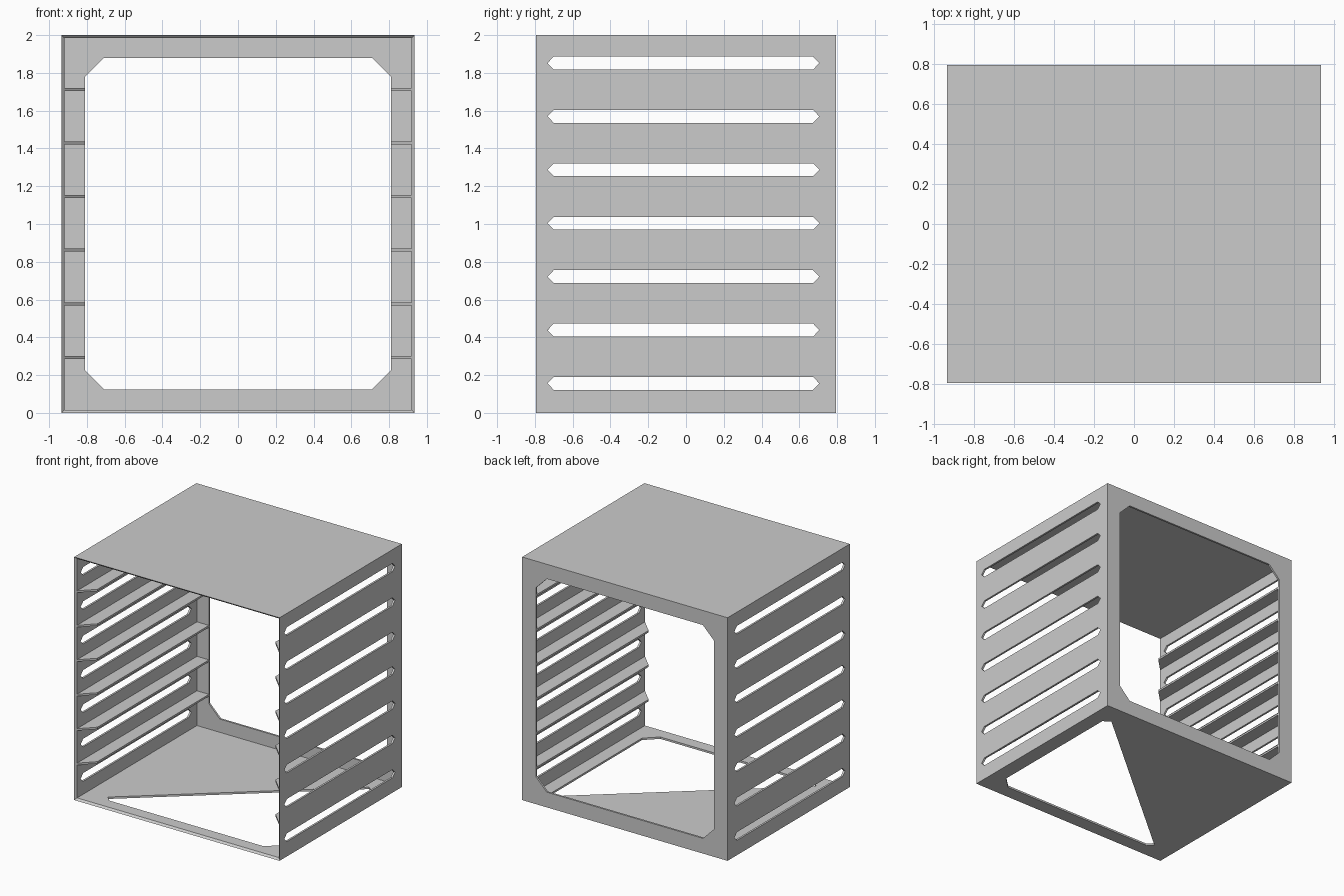
import bpy
import bmesh
from mathutils import Vector

cube = bpy.data.objects.get("Cube")
if cube:
    bpy.data.objects.remove(cube, do_unlink=True)

W, D, H, T = 0.935, 0.795, 2.0, 0.016   # half width, half depth, height, sheet thickness
OPEN_X = 0.81                           # half width of the openings

grey = bpy.data.materials.new("plain grey")
grey.use_nodes = True
colour = (0.6, 0.6, 0.6, 1)
grey.diffuse_color = colour
grey.node_tree.nodes["Principled BSDF"].inputs["Base Color"].default_value = colour


def add_object(name, mesh):
    obj = bpy.data.objects.new(name, mesh)
    bpy.context.collection.objects.link(obj)
    mesh.materials.clear()
    mesh.materials.append(grey)
    return obj


def rectangle(u0, v0, u1, v1):
    return [(u0, v0), (u1, v0), (u1, v1), (u0, v1)]


def cut_corners(u0, v0, u1, v1, cu, cv):
    """Rectangle with its corners cut off by cu and cv."""
    return [(u0 + cu, v0), (u1 - cu, v0), (u1, v0 + cv), (u1, v1 - cv),
            (u1 - cu, v1), (u0 + cu, v1), (u0, v1 - cv), (u0, v0 + cv)]


def clamp(value, low, high):
    return max(low, min(high, value))


def panel(name, place, inward, outline, holes=()):
    """Sheet with holes; its inner face is clamped to the inner box, which mitres the borders."""
    curve = bpy.data.curves.new(name, 'CURVE')
    curve.dimensions = '2D'
    curve.fill_mode = 'BOTH'
    curve.extrude = T / 2
    for loop in [outline, *holes]:
        spline = curve.splines.new('POLY')
        spline.points.add(len(loop) - 1)
        for point, (u, v) in zip(spline.points, loop):
            point.co = (u, v, 0, 1)
        spline.use_cyclic_u = True
    temp = bpy.data.objects.new(name + "_outline", curve)
    bpy.context.collection.objects.link(temp)
    graph = bpy.context.evaluated_depsgraph_get()
    mesh = bpy.data.meshes.new_from_object(temp.evaluated_get(graph))
    bpy.data.objects.remove(temp, do_unlink=True)

    bm = bmesh.new()
    bm.from_mesh(mesh)
    for vert in bm.verts:
        inner = vert.co.z > 0
        p = Vector(place(vert.co.x, vert.co.y))
        if inner:
            p += Vector(inward) * T
            p = Vector((clamp(p.x, T - W, W - T), clamp(p.y, T - D, D - T),
                        clamp(p.z, T, H - T)))
        vert.co = p
    bmesh.ops.remove_doubles(bm, verts=bm.verts, dist=0.0005)
    bmesh.ops.recalc_face_normals(bm, faces=bm.faces)
    for face in bm.faces:
        face.smooth = False
    bm.to_mesh(mesh)
    bm.free()
    return add_object(name, mesh)


# Top sheet, and floor with a three-cornered cutout
flat = rectangle(-W, -D, W, D)
panel("top_panel", lambda u, v: (u, v, H), (0, 0, -1), flat)
floor_hole = [(-0.695, -0.68), (0.71, -0.68), (OPEN_X, -0.585),
              (OPEN_X, 0.58), (0.755, 0.625), (-0.74, -0.635)]
panel("floor_panel", lambda u, v: (u, v, 0), (0, 0, 1), flat, [floor_hole])

# Back frame
panel("back_frame", lambda u, v: (u, D, v), (0, -1, 0), rectangle(-W, 0, W, H),
      [cut_corners(-OPEN_X, 0.125, OPEN_X, 1.88, 0.1, 0.1)])

# Slotted side walls
slots = []
for i in range(7):
    z = 0.156 + i * 0.2827
    slots.append([(-0.733, z), (-0.7, z - 0.034), (0.673, z - 0.034),
                  (0.706, z), (0.673, z + 0.034), (-0.7, z + 0.034)])
for name, side in (("left_wall", 1), ("right_wall", -1)):
    panel(name, lambda u, v: (side * W, u, v), (-side, 0, 0),
          rectangle(-D, 0, D, H), slots)

# Shelf runners along both walls, front ends cut at an angle
bm = bmesh.new()
base = 0.286
plan = [(W - T, T - D), (W - T, D - T), (OPEN_X, D - T), (OPEN_X, W - D - OPEN_X)]
face = bm.faces.new([bm.verts.new((x, y, base)) for x, y in plan])
grown = bmesh.ops.extrude_face_region(bm, geom=[face])["geom"]
bmesh.ops.translate(bm, vec=(0, 0, T),
                    verts=[g for g in grown if isinstance(g, bmesh.types.BMVert)])
bmesh.ops.recalc_face_normals(bm, faces=bm.faces)
mesh = bpy.data.meshes.new("shelf_runners")
bm.to_mesh(mesh)
bm.free()
runners = add_object("shelf_runners", mesh)
stack = runners.modifiers.new("stack", 'ARRAY')
stack.count = 6
stack.use_relative_offset = False
stack.use_constant_offset = True
stack.constant_offset_displace = (0, 0, 0.2836)
runners.modifiers.new("both_sides", 'MIRROR')
